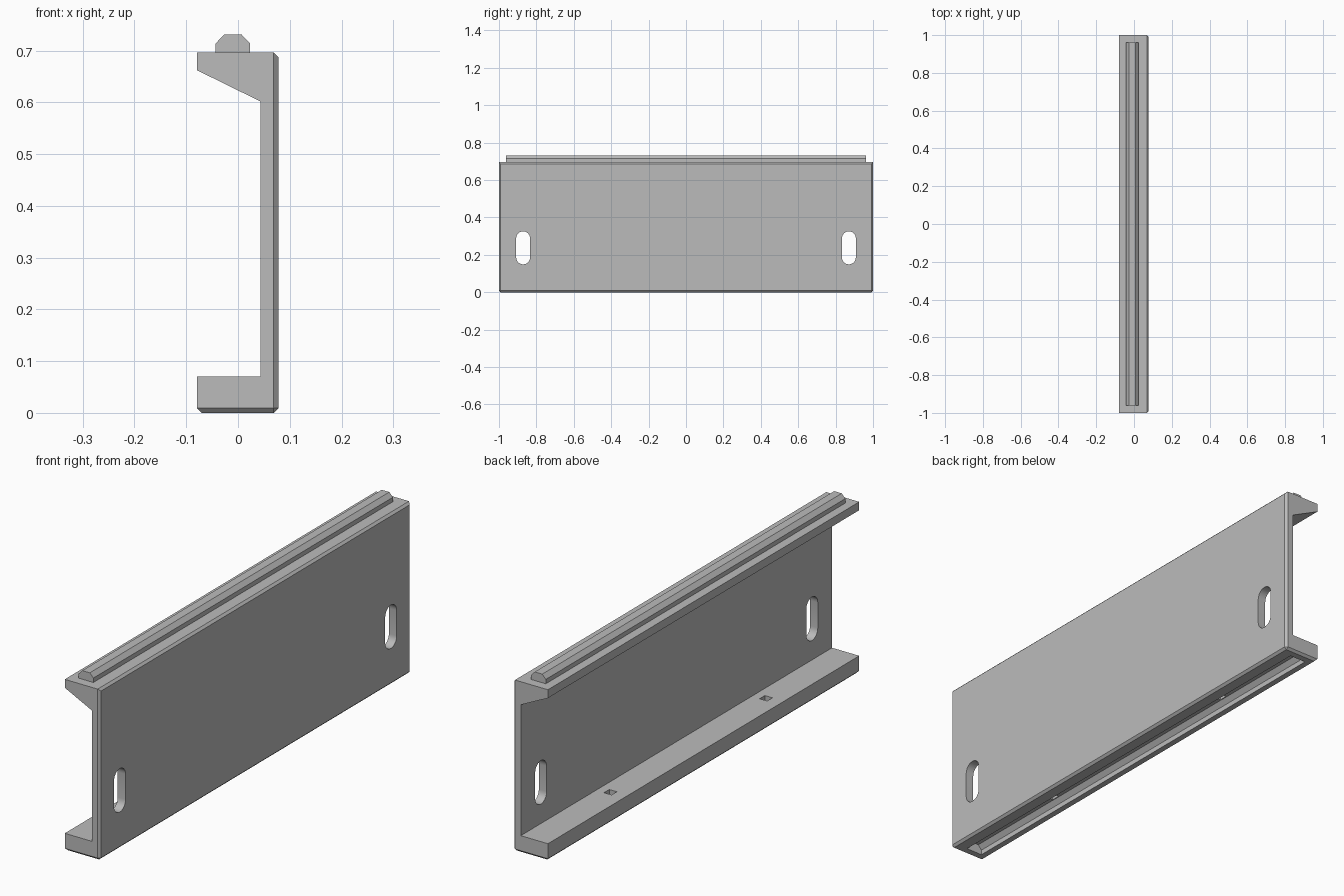
import bpy, bmesh, math
from mathutils import Vector

cube = bpy.data.objects.get("Cube")
if cube:
    bpy.data.objects.remove(cube, do_unlink=True)

GREY = (0.5, 0.5, 0.5, 1)
grey = bpy.data.materials.new("plain grey")
grey.use_nodes = True
grey.diffuse_color = GREY
grey.node_tree.nodes["Principled BSDF"].inputs["Base Color"].default_value = GREY


def prism(name, profile, axis, start, end, chamfer=None):
    """Extrude a profile along x (points y, z) or along y (points x, z)."""
    bm = bmesh.new()
    place = (lambda p, t: (t, *p)) if axis == "x" else (lambda p, t: (p[0], t, p[1]))
    face = bm.faces.new([bm.verts.new(place(p, start)) for p in profile])
    new = bmesh.ops.extrude_face_region(bm, geom=[face])["geom"]
    move = Vector(place((0, 0), end - start))
    bmesh.ops.translate(bm, vec=move, verts=[v for v in new if isinstance(v, bmesh.types.BMVert)])
    bmesh.ops.recalc_face_normals(bm, faces=bm.faces)
    if chamfer:
        edges = {e for f in bm.faces if f.normal.x > 0.99 and f.calc_center_median().x > WALL_IN + 0.01
                 or f.normal.z < -0.99 and f.calc_center_median().z < 0.01 for e in f.edges}
        bmesh.ops.bevel(bm, geom=list(edges), offset=chamfer, offset_type='OFFSET',
                        segments=1, affect='EDGES', clamp_overlap=True)
    mesh = bpy.data.meshes.new(name)
    bm.to_mesh(mesh)
    bm.free()
    mesh.materials.append(grey)
    obj = bpy.data.objects.new(name, mesh)
    bpy.context.collection.objects.link(obj)
    return obj


def cut(target, cutter):
    cutter.hide_render = True
    mod = target.modifiers.new("cut", 'BOOLEAN')
    mod.operation = 'DIFFERENCE'
    mod.solver = 'EXACT'
    mod.object = cutter
    bpy.context.view_layer.objects.active = target
    bpy.ops.object.modifier_apply(modifier=mod.name)
    bpy.data.objects.remove(cutter, do_unlink=True)


def ridge(half, top_half, base, shoulder, top):
    """Cross-section of the rail and of its matching groove."""
    c = -0.01
    return [(c - half, base), (c + half, base), (c + half, shoulder),
            (c + top_half, top), (c - top_half, top), (c - half, shoulder)]


# Channel panel: wall, bottom flange and sloped top flange
OUT, WALL_IN, WALL_OUT, TOP = -0.079, 0.043, 0.078, 0.696
channel = [(OUT, 0), (WALL_OUT, 0), (WALL_OUT, TOP), (OUT, TOP),
           (OUT, 0.662), (WALL_IN, 0.602), (WALL_IN, 0.07), (OUT, 0.07)]
panel = prism("panel", channel, "y", -1, 1, chamfer=0.009)

# Groove under the bottom flange
cut(panel, prism("groove_cutter", ridge(0.036, 0.02, -0.02, 0.02, 0.038), "y", -0.965, 0.965))

for side in (-1, 1):
    # Rounded mounting slots through the wall
    r, low, high = 0.037, 0.186, 0.289
    slot = []
    for i in range(26):
        a = math.pi * (i if i < 13 else i - 1) / 12
        slot.append((side * 0.871 + r * math.cos(a), (high if i < 13 else low) + r * math.sin(a)))
    cut(panel, prism("slot_cutter", slot, "x", 0, 0.2))

    # Small square holes through the bottom flange
    h = 0.017
    square = [(-0.01 - h, 0.01), (-0.01 + h, 0.01), (-0.01 + h, 0.1), (-0.01 - h, 0.1)]
    cut(panel, prism("hole_cutter", square, "y", side * 0.5 - h, side * 0.5 + h))

# Rail on the top flange
rail = prism("top_rail", ridge(0.033, 0.017, TOP, 0.714, 0.731), "y", -0.962, 0.962)

# Smooth slot ends, sharp everywhere else
bpy.ops.object.select_all(action='DESELECT')
panel.select_set(True)
bpy.context.view_layer.objects.active = panel
bpy.ops.object.shade_smooth_by_angle(angle=math.radians(30))
